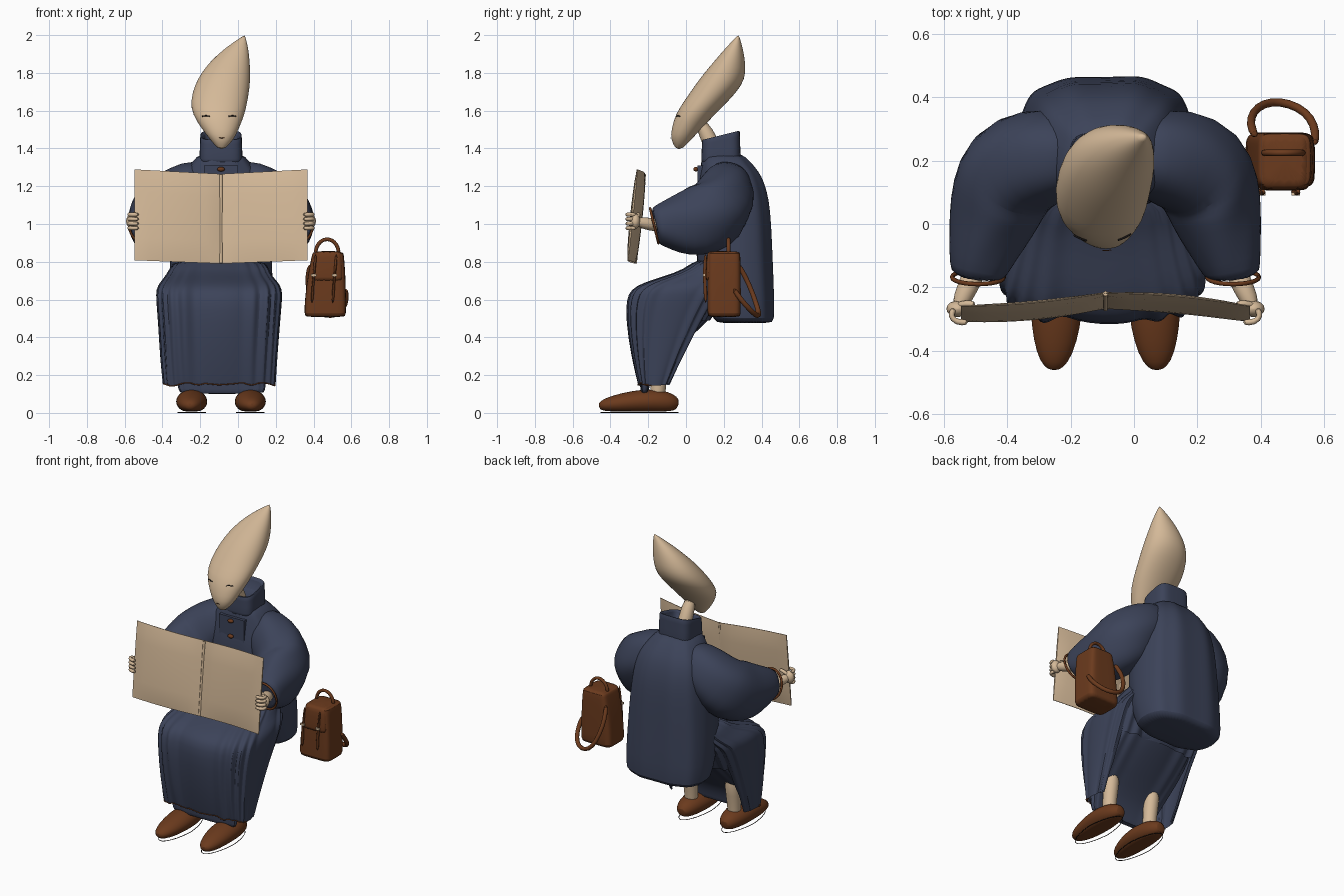
import bpy, bmesh, math
from mathutils import Vector

CX = -0.09  # body centre line


def material(name, rgb):
    m = bpy.data.materials.new(name)
    m.diffuse_color = (*rgb, 1)
    return m


NAVY = material("navy cloth", (0.045, 0.056, 0.1))
TAN = material("pale tan", (0.66, 0.485, 0.315))
BROWN = material("brown leather", (0.148, 0.043, 0.0125))
DARK = material("dark line", (0.012, 0.01, 0.01))


def finish(name, rings, mat, cap=(True, True), sub=1, angle=50):
    """Skin a list of equal rings into a smooth object."""
    bm = bmesh.new()
    vs = [[bm.verts.new(p) for p in r] for r in rings]
    n = len(vs[0])
    for a, b in zip(vs, vs[1:]):
        for i in range(n):
            j = (i + 1) % n
            bm.faces.new((a[i], a[j], b[j], b[i]))
    if cap[0]:
        bm.faces.new(vs[0][::-1])
    if cap[1]:
        bm.faces.new(vs[-1])
    bmesh.ops.recalc_face_normals(bm, faces=bm.faces)
    me = bpy.data.meshes.new(name)
    bm.to_mesh(me)
    bm.free()
    me.materials.append(mat)
    ob = bpy.data.objects.new(name, me)
    bpy.context.collection.objects.link(ob)
    if sub:
        ob.modifiers.new("smooth", 'SUBSURF').levels = sub
        ob.modifiers["smooth"].render_levels = sub
    bpy.ops.object.select_all(action='DESELECT')
    ob.select_set(True)
    bpy.context.view_layer.objects.active = ob
    bpy.ops.object.shade_smooth_by_angle(angle=math.radians(angle))
    return ob


def loft(name, secs, mat, p=2.0, n=40, ripple=(0, 0), **kw):
    """Stack superellipse sections (z, x0, x1, y0, y1)."""
    rings = []
    for z, x0, x1, y0, y1 in secs:
        ring = []
        for i in range(n):
            a = 2 * math.pi * i / n
            c, s = math.cos(a), math.sin(a)
            k = 1 + ripple[1] * (math.cos(ripple[0] * a) + 0.5 * math.sin(0.6 * ripple[0] * a) * s * s)
            x = math.copysign(abs(c) ** (2 / p), c) * (x1 - x0) / 2
            y = math.copysign(abs(s) ** (2 / p), s) * (y1 - y0) / 2
            ring.append(((x0 + x1) / 2 + x * (1 + (k - 1) * 0.3), (y0 + y1) / 2 + y * k, z))
        rings.append(ring)
    return finish(name, rings, mat, **kw)


def tube(name, path, mat, n=14, ripple=(0, 0), closed=False, **kw):
    """Sweep along points (x, y, z, side radius, vertical radius)."""
    pts = [Vector(q[:3]) for q in path]
    m, rings = len(pts), []
    for i, q in enumerate(path):
        if closed:
            t = pts[(i + 1) % m] - pts[i - 1]
        else:
            t = pts[min(i + 1, m - 1)] - pts[max(i - 1, 0)]
        t.normalize()
        side = t.cross(Vector((0, 0, 1)))
        if side.length < 0.05:
            side = Vector((1, 0, 0))
        side.normalize()
        up = side.cross(t)
        ring = []
        for j in range(n):
            a = 2 * math.pi * j / n
            k = 1 + ripple[1] * math.cos(ripple[0] * a + i)
            ring.append(pts[i] + side * math.cos(a) * q[3] * k + up * math.sin(a) * q[4] * k)
        rings.append(ring)
    if closed:
        rings.append(rings[0])
        kw["cap"] = (False, False)
    return finish(name, rings, mat, **kw)


def cord(name, pts, r, mat, **kw):
    return tube(name, [(*q, r, r) for q in pts], mat, n=8, **kw)


def box(name, x0, x1, y0, y1, z0, z1, mat):
    return finish(name, [[(x0, y0, z), (x1, y0, z), (x1, y1, z), (x0, y1, z)] for z in (z0, z1)],
                  mat, sub=0, angle=30)


def ball(name, c, r, mat):
    k = [-1, -0.92, -0.7, -0.38, 0, 0.38, 0.7, 0.92, 1]
    return loft(name, [(c[2] + r[2] * t, *[c[a] + sgn * r[a] * max(0.02, math.sqrt(1 - t * t))
                for a in (0, 1) for sgn in (-1, 1)]) for t in k], mat, n=14, sub=0)


# Teardrop head leaning back
loft("head", [(1.395, -.105, -.07, -.055, -.02), (1.45, -.15, -.02, -.082, .03),
              (1.5, -.189, .002, -.077, .078), (1.58, -.242, .036, -.057, .152),
              (1.65, -.252, .05, -.01, .224), (1.735, -.23, .064, .048, .299),
              (1.80, -.194, .065, .097, .316), (1.86, -.147, .062, .148, .313),
              (1.93, -.072, .055, .208, .302), (2.0, .033, .037, .274, .28)], TAN, p=2.1)
for s in (-1, 1):
    # closed eyelid lines following the face
    arc = []
    for i in range(6):
        x = -.1 + s * (.05 + .008 * i)
        arc.append((x, .048 - .107 * math.sqrt(1 - ((x + .103) / .139) ** 2), 1.57 + .003 * math.sin(i * math.pi / 5)))
    cord("eyelid", arc, .003, DARK, sub=0)
cord("mouth", [(-.1, -.083, 1.456), (-.085, -.084, 1.455), (-.072, -.082, 1.456)], .0015, BROWN, sub=0)
tube("neck", [(CX, .17, 1.32, .05, .05), (CX, .14, 1.42, .043, .043), (CX, .07, 1.55, .04, .04)], TAN)

# Coat body with long back
loft("coat", [(.475, -.33, .15, .17, .45), (.485, -.355, .175, .15, .468), (.6, -.365, .185, .1, .468),
              (.8, -.36, .18, .05, .46), (1.0, -.345, .165, .05, .452), (1.13, -.33, .15, .05, .44),
              (1.22, -.31, .13, .066, .415), (1.28, -.28, .10, .075, .385), (1.33, -.24, .06, .08, .34),
              (1.38, -.2, .02, .09, .295)], NAVY, p=2.7, n=56, ripple=(10, .018))

# Stand-up collar, higher at the back
collar = loft("collar", [(1.31, -.205, .025, .08, .29), (1.33, -.205, .025, .08, .29), (1.46, -.2, .02, .085, .285),
                         (1.47, -.2, .02, .085, .285), (1.47, -.18, .0, .105, .265),
                         (1.40, -.17, -.01, .115, .255)], NAVY, p=4, n=40)
for v in collar.data.vertices:
    if v.co.z > 1.38:
        v.co.z += (v.co.y - .18) * .25
box("coat_placket", -.18, .0, .062, .1, .85, 1.31, NAVY)
for z in (1.29, 1.19, 1.09):
    ball("button", (CX, .052, z), (.02, .013, .012), BROWN)

# Pleated skirt draped over the lap, open behind the legs
skirt = loft("skirt", [(.152, -.395, .195, -.25, -.07), (.158, -.396, .196, -.252, -.067),
                       (.3, -.41, .205, -.285, .012), (.49, -.42, .22, -.31, .12), (.6, -.43, .23, -.307, .19),
                       (.655, -.43, .23, -.282, .22), (.69, -.41, .21, -.215, .25), (.72, -.385, .18, -.12, .27),
                       (.76, -.36, .16, .0, .28), (.82, -.33, .14, .06, .28)], NAVY, p=4, n=96,
             ripple=(20, .05), cap=(False, True))
bm = bmesh.new()
bm.from_mesh(skirt.data)
gone = []
for f in bm.faces:
    c = f.calc_center_median()
    if c.z < .46 and abs(c.x + .1) < .26 and c.y > -.11 + .56 * (c.z - .15):
        gone.append(f)
bmesh.ops.delete(bm, geom=gone, context='FACES')
hem = []
for v in bm.verts:
    if v.co.z < .17:  # wavy hem
        v.co.z += .008 * math.cos(v.co.x * 45)
        if v.co.y < -.16 and v.co.z < .162:
            hem.append(v.co.copy())
bm.to_mesh(skirt.data)
bm.free()
# fine trim line along the front hem
hem = sorted(hem, key=lambda c: c.x)[::2]
cord("hem_trim", [(c.x, c.y, c.z - .002) for c in hem], .003, BROWN, sub=0)
# Inner layer closing the underside of the lap
loft("underskirt", [(.1, -.31, .14, -.238, -.2), (.115, -.31, .14, -.24, -.2), (.2, -.33, .15, -.245, -.18),
                    (.28, -.355, .17, -.255, -.12), (.4, -.38, .19, -.26, .02), (.5, -.385, .195, -.26, .12),
                    (.58, -.38, .19, -.26, .2)], NAVY, p=4, n=72, ripple=(16, .04))

# Sleeves, arms and hands on both sides
for s in (-1, 1):
    path = [(.06, .215, 1.24, .10, .1), (.14, .22, 1.215, .135, .135), (.23, .205, 1.145, .165, .165),
            (.30, .17, 1.065, .175, .19), (.335, .095, 1.02, .158, .195), (.36, .0, 1.0, .137, .175),
            (.385, -.08, 1.002, .113, .138), (.402, -.15, .996, .09, .103), (.403, -.165, .992, .084, .095)]
    tube("sleeve", [(CX + s * d, *q) for d, *q in path], NAVY, n=28, ripple=(5, .025))
    ring = [(CX + s * .403 + .082 * math.cos(a), -.168 - .022 * math.sin(a), .991 + .092 * math.sin(a))
            for a in [i * math.pi / 12 for i in range(24)]]
    cord("cuff_trim", ring, .007, BROWN, closed=True, sub=0)
    tube("forearm", [(CX + s * .405, -.13, .99, .038, .038), (CX + s * .435, -.2, 1.0, .034, .034),
                     (CX + s * .468, -.27, 1.015, .027, .027)], TAN)
    ball("palm", (CX + s * .468, -.268, 1.015), (.035, .026, .04), TAN)
    for i in range(4):
        z = .978 + .024 * i
        x = CX + s * .462
        cord("finger", [(x + s * .015, -.265, z), (x + s * .03, -.29, z), (x + s * .01, -.312, z),
                        (x - s * .03, -.31, z)], .0115, TAN)
    cord("thumb", [(CX + s * .475, -.26, 1.03), (CX + s * .44, -.25, 1.05), (CX + s * .41, -.255, 1.055)], .012, TAN)

    # Open book half: a padded page block with thin edges, tipped back
    cols = []
    for i in range(13):
        u = i / 12
        t = .003 + .012 * max(0, math.sin(math.pi * u)) ** .4
        side = []
        for j in range(9):
            v = j / 8
            off = .0015 + t * max(0, math.sin(math.pi * v)) ** .4
            side.append((CX + s * (.002 + .455 * u), -.242 - .042 * u + .05 * (v - .5)
                         + s * .01 * math.sin(math.pi * u),
                         (.79 + .018 * u) * (1 - v) + (1.265 + .024 * u) * v, off))
        cols.append([(x, y - o, z) for x, y, z, o in side] + [(x, y + o, z) for x, y, z, o in side[::-1]])
    finish("book_half", cols, TAN, sub=0, angle=60)

    # Legs and pointed shoes
    fx = CX + s * .155
    tube("leg", [(fx, -.15, .05, .04, .04), (fx, -.15, .12, .042, .042), (fx, -.14, .22, .046, .046),
                 (fx, -.12, .34, .05, .05)], TAN)
    shoe = tube("shoe", [(fx + s * .01, -.462, .035, .015, .014), (fx + s * .008, -.44, .04, .045, .032),
                         (fx + s * .004, -.37, .048, .07, .049), (fx, -.28, .058, .083, .06),
                         (fx, -.2, .062, .085, .064), (fx, -.13, .06, .074, .061), (fx, -.075, .053, .056, .05),
                         (fx, -.038, .045, .027, .026)], BROWN, n=20)
    for v in shoe.data.vertices:
        v.co.z = max(v.co.z, .008)
    cord("ground_rim", [(fx + .075 * math.cos(a) * (1 - .12 * abs(math.sin(a))), -.245 + .205 * math.sin(a), .002)
                        for a in [i * math.pi / 16 for i in range(32)]], .002, DARK, closed=True, sub=0)

cord("book_spine", [(CX, -.22, 1.262), (CX, -.268, .792)], .008, TAN, sub=0)

# Satchel at the side
loft("bag_body", [(.508, .36, .565, .12, .285), (.513, .35, .572, .113, .29), (.62, .355, .572, .113, .29),
                  (.74, .372, .568, .114, .29), (.82, .388, .562, .116, .288), (.848, .395, .558, .118, .286),
                  (.852, .40, .55, .125, .28)], BROWN, p=6, n=40)
loft("bag_flap", [(.70, .39, .55, .106, .2), (.705, .385, .555, .105, .2), (.8, .395, .555, .107, .28),
                  (.848, .40, .55, .112, .285), (.857, .41, .545, .125, .275)], BROWN, p=6, n=32)
for x in (.405, .515):
    tube("bag_strap", [(x - .014, .105, .575, .011, .007), (x - .008, .1, .68, .011, .007),
                       (x, .099, .76, .011, .007), (x + .006, .104, .845, .011, .007)], BROWN, n=8)
    box("buckle", x - .018, x + .01, .09, .1, .722, .735, TAN)
cord("top_handle", [(.472 + .062 * math.cos(a), .225, .845 + .075 * math.sin(a))
                    for a in [i * math.pi / 10 for i in range(11)]], .011, BROWN)
cord("shoulder_strap", [(.385, .275, .79), (.365, .315, .72), (.375, .355, .63), (.41, .382, .545), (.46, .388, .513),
                        (.52, .37, .515), (.56, .335, .55), (.575, .29, .6), (.57, .25, .66)], .015, BROWN)
